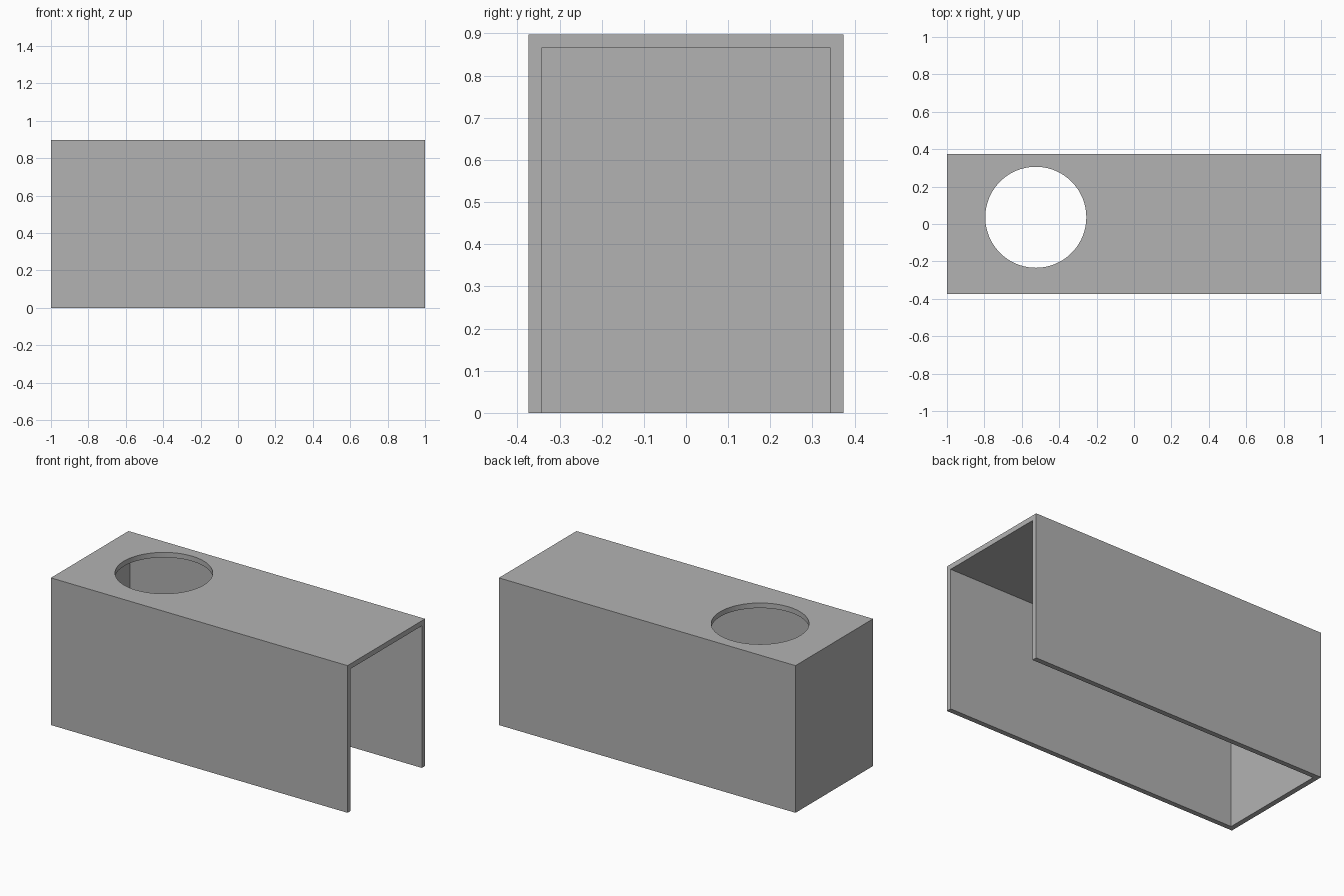
import bpy
import math

cube = bpy.data.objects.get("Cube")
if cube:
    bpy.data.objects.remove(cube, do_unlink=True)

LENGTH, WIDTH, HEIGHT, WALL = 2.0, 0.747, 0.897, 0.031
HOLE_X, HOLE_Y, HOLE_RADIUS = -0.525, 0.036, 0.27

grey = bpy.data.materials.new("plain grey")
grey.use_nodes = True
colour = (0.448, 0.448, 0.448, 1)
grey.diffuse_color = colour
grey.node_tree.nodes["Principled BSDF"].inputs["Base Color"].default_value = colour


def finish(name):
    obj = bpy.context.object
    obj.name = name
    bpy.ops.object.transform_apply(location=True, rotation=True, scale=True)
    obj.data.materials.append(grey)
    return obj


def box(name, low, high):
    centre = [(a + b) / 2 for a, b in zip(low, high)]
    bpy.ops.mesh.primitive_cube_add(size=1, location=centre)
    bpy.context.object.scale = [b - a for a, b in zip(low, high)]
    return finish(name)


def cut(target, cutter):
    cutter.hide_render = True
    mod = target.modifiers.new("cut", "BOOLEAN")
    mod.operation = "DIFFERENCE"
    mod.solver = "EXACT"
    mod.object = cutter
    bpy.ops.object.select_all(action="DESELECT")
    bpy.context.view_layer.objects.active = target
    target.select_set(True)
    bpy.ops.object.modifier_apply(modifier=mod.name)
    bpy.data.objects.remove(cutter, do_unlink=True)


# Outer block of the cover
half_l, half_w = LENGTH / 2, WIDTH / 2
cover = box("cover_shell", (-half_l, -half_w, 0), (half_l, half_w, HEIGHT))

# Hollow, open underneath and at the +x end
inside = half_w - WALL
hollow = box("hollow_cutter", (-half_l + WALL, -inside, -WALL),
             (half_l + WALL, inside, HEIGHT - WALL))
cut(cover, hollow)

# Round hole through the top
bpy.ops.mesh.primitive_cylinder_add(vertices=96, radius=HOLE_RADIUS, depth=WALL * 4,
                                    location=(HOLE_X, HOLE_Y, HEIGHT - WALL / 2))
cut(cover, finish("hole_cutter"))

bpy.ops.object.shade_smooth_by_angle(angle=math.radians(30))
